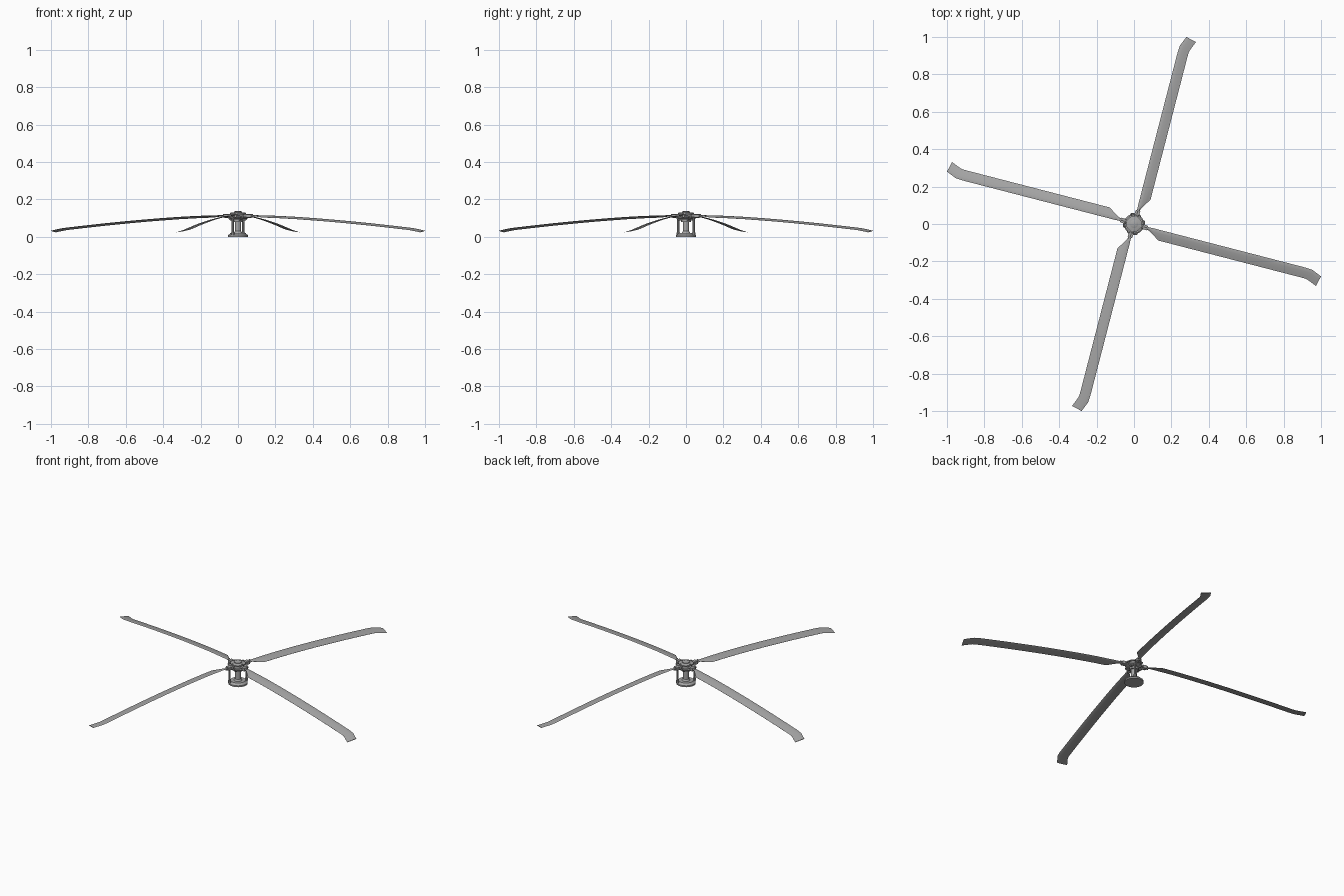
import bpy, bmesh, math
from mathutils import Vector, Matrix

if "Cube" in bpy.data.objects:
    bpy.data.objects.remove(bpy.data.objects["Cube"])

BLADE_ANGLE = math.radians(-14.5)


def paint(name, v):
    m = bpy.data.materials.new(name)
    m.diffuse_color = (v, v, v, 1)
    m.use_nodes = True
    m.node_tree.nodes["Principled BSDF"].inputs["Base Color"].default_value = m.diffuse_color
    return m


DARK_GREY = paint("dark_grey", 0.38)


def link(name, bm, smooth=False):
    bmesh.ops.recalc_face_normals(bm, faces=bm.faces)
    me = bpy.data.meshes.new(name)
    bm.to_mesh(me)
    bm.free()
    me.materials.append(DARK_GREY)
    ob = bpy.data.objects.new(name, me)
    bpy.context.collection.objects.link(ob)
    if smooth:
        bpy.ops.object.select_all(action='DESELECT')
        ob.select_set(True)
        bpy.context.view_layer.objects.active = ob
        bpy.ops.object.shade_smooth_by_angle(angle=math.radians(35))
    return ob


def skin(bm, rings):
    n = len(rings[0])
    for a, b in zip(rings, rings[1:]):
        for i in range(n):
            j = (i + 1) % n
            bm.faces.new((a[i], a[j], b[j], b[i]))
    bm.faces.new(rings[0][::-1])
    bm.faces.new(rings[-1])


def lathe(name, profile, sides=16):
    """Turned part from (radius, z) pairs, capped at both ends."""
    bm = bmesh.new()
    rings = [[bm.verts.new((r * math.cos(2 * math.pi * i / sides),
                            r * math.sin(2 * math.pi * i / sides), z))
              for i in range(sides)] for r, z in profile]
    skin(bm, rings)
    return link(name, bm, True)


def rod(name, p, q, r, sides=8):
    p, q = Vector(p), Vector(q)
    bm = bmesh.new()
    rot = (q - p).to_track_quat('Z', 'Y').to_matrix().to_4x4()
    bmesh.ops.create_cone(bm, cap_ends=True, segments=sides, radius1=r, radius2=r,
                          depth=(q - p).length,
                          matrix=Matrix.Translation((p + q) / 2) @ rot)
    return link(name, bm, True)


def box(name, centre, size, angle):
    bm = bmesh.new()
    bmesh.ops.create_cube(bm, size=1)
    bmesh.ops.scale(bm, vec=size, verts=bm.verts)
    bmesh.ops.translate(bm, vec=centre, verts=bm.verts)
    bmesh.ops.rotate(bm, matrix=Matrix.Rotation(angle, 3, 'Z'), verts=bm.verts)
    return link(name, bm)


def droop(u):
    return 0.109 - 0.076 * max(0, (u - 0.12) / 0.91) ** 1.45


# Blade planform: leading (u, v), trailing (u, v), thickness
STATIONS = [(0.065, 0.006, 0.065, -0.010, 0.010),
            (0.085, 0.003, 0.090, -0.016, 0.009),
            (0.102, 0.004, 0.148, -0.053, 0.007)]
for k in range(1, 9):
    u = 0.13 + 0.82 * k / 8
    STATIONS.append((u, 0.004, u, -0.053, 0.007))
STATIONS += [(0.985, 0.001, 0.970, -0.055, 0.006),
             (1.038, -0.021, 1.025, -0.077, 0.004)]
# Aerofoil: (chord fraction, half-thickness factor)
FOIL = [(0, 0.1), (0.1, 0.7), (0.35, 1), (0.7, 0.6), (1, 0.08),
        (1, -0.08), (0.7, -0.3), (0.35, -0.6), (0.1, -0.5)]


def blade(name, angle):
    bm = bmesh.new()
    rings = []
    for ul, vl, ut, vt, th in STATIONS:
        ring = []
        for c, h in FOIL:
            u, v = ul + (ut - ul) * c, vl + (vt - vl) * c
            z = droop(u) + 0.18 * (v + 0.024) + h * th / 2
            ring.append(bm.verts.new((u, v, z)))
        rings.append(ring)
    skin(bm, rings)
    bmesh.ops.rotate(bm, matrix=Matrix.Rotation(angle, 3, 'Z'), verts=bm.verts)
    return link(name, bm, True)


# Base flange, mast and swashplate
lathe("base_flange", [(0.054, 0), (0.054, 0.009), (0.045, 0.014), (0.042, 0.02)], 20)
lathe("mast", [(0.024, 0.018), (0.02, 0.026), (0.017, 0.03), (0.017, 0.1)])
lathe("mast_collar", [(0.026, 0.08), (0.026, 0.092), (0.02, 0.1)])

# Hub plates and cap
lathe("lower_hub_plate", [(0.045, 0.095), (0.05, 0.098), (0.05, 0.103)], 12)
lathe("hub_core", [(0.034, 0.1), (0.034, 0.122)], 12)
lathe("upper_hub_plate", [(0.043, 0.12), (0.043, 0.126), (0.03, 0.13)], 12)
lathe("hub_cap", [(0.022, 0.128), (0.022, 0.134), (0.014, 0.137)], 12)

# Support rods beside the mast
for s in (-1, 1):
    x, y = 0.028 * s, 0.042 * s
    rod("control_rod", (x, y, 0.015), (x, y, 0.1), 0.006)
    rod("control_rod_foot", (x, y, 0.01), (x, y, 0.024), 0.009)

# Four blades with grips, clamps and pitch links
for k in range(4):
    a = BLADE_ANGLE + k * math.pi / 2

    def at(u, v, z):
        return Matrix.Rotation(a, 3, 'Z') @ Vector((u, v, z))

    blade("rotor_blade", a)
    rod("blade_grip", at(0.02, -0.002, 0.111), at(0.075, -0.002, 0.111), 0.010)
    box("grip_clamp", (0.062, -0.003, 0.111), (0.022, 0.026, 0.018), a)
    rod("clamp_bolt", at(0.08, -0.004, 0.102), at(0.08, -0.004, 0.122), 0.005, 6)
    rod("hub_bolt", at(0.036, 0.0, 0.096), at(0.036, 0.0, 0.131), 0.005, 6)
    rod("pitch_horn", at(0.056, -0.004, 0.111), at(0.05, 0.03, 0.107), 0.005, 6)
    rod("pitch_link", at(0.05, 0.028, 0.11), at(0.034, 0.024, 0.09), 0.004, 6)
    rod("pitch_link_arm", at(0.034, 0.024, 0.091), at(0.0, 0.0, 0.088), 0.004, 6)
